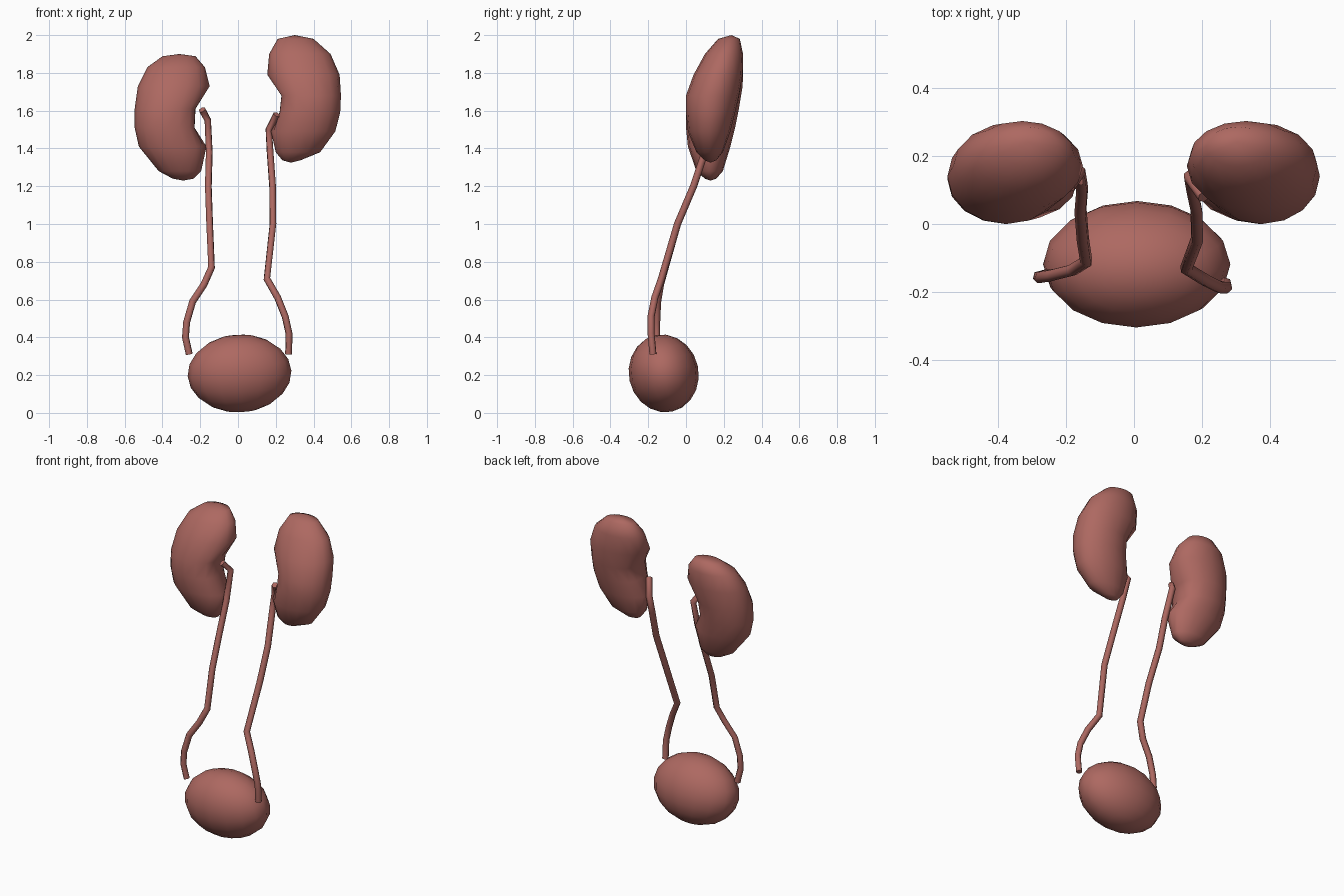
import bpy, bmesh, math

if "Cube" in bpy.data.objects:
    bpy.data.objects.remove(bpy.data.objects["Cube"])

flesh = bpy.data.materials.new("flesh")
flesh.diffuse_color = (0.42, 0.14, 0.12, 1)
flesh.use_nodes = True
flesh.node_tree.nodes["Principled BSDF"].inputs["Base Color"].default_value = flesh.diffuse_color


def add_mesh(name, bm):
    bmesh.ops.recalc_face_normals(bm, faces=bm.faces)
    for f in bm.faces:
        f.smooth = True
    me = bpy.data.meshes.new(name)
    bm.to_mesh(me)
    bm.free()
    me.materials.append(flesh)
    ob = bpy.data.objects.new(name, me)
    bpy.context.collection.objects.link(ob)
    return ob


# front and back y limits of a kidney, from lower pole to upper pole
DEPTH = [(.10, .16), (.055, .195), (.01, .235), (0, .26),
         (.0, .28), (.04, .30), (.10, .302), (.17, .285)]


def kidney(name, side, rings, bottom, top, n=16):
    """rings: z, inner x, outer x; bottom and top: x, y, z of the poles."""
    bm = bmesh.new()
    loops = []
    for k, ((z, xi, xo), (y0, y1)) in enumerate(zip(rings, DEPTH)):
        loop = []
        dent = 0.025 if k in (3, 4) else 0
        for i in range(n):
            a = 2 * math.pi * i / n
            c, s = math.cos(a), math.sin(a)
            x = (xi + xo) / 2 - c * (xo - xi) / 2 + dent * max(0, c) ** 8
            y = (y0 + y1) / 2 + s * (y1 - y0) / 2
            loop.append(bm.verts.new((side * x, y, z)))
        loops.append(loop)
    for a, b in zip(loops, loops[1:]):
        for i in range(n):
            j = (i + 1) % n
            bm.faces.new((a[i], a[j], b[j], b[i]))
    for loop, (x, y, z) in ((loops[0], bottom), (loops[-1], top)):
        p = bm.verts.new((side * x, y, z))
        for i in range(n):
            bm.faces.new((loop[i], loop[(i + 1) % n], p))
    return add_mesh(name, bm)


# kidneys
kidney("kidney_high", 1,
       [(1.337, .235, .33), (1.38, .20, .435), (1.49, .175, .515), (1.59, .195, .541),
        (1.68, .205, .545), (1.79, .155, .538), (1.90, .165, .49), (1.98, .21, .40)],
       (.28, .13, 1.325), (.30, .24, 2.0))
kidney("kidney_low", -1,
       [(1.24, .235, .345), (1.28, .195, .42), (1.41, .167, .525), (1.51, .205, .547),
        (1.61, .20, .547), (1.73, .15, .53), (1.83, .175, .48), (1.888, .225, .40)],
       (.29, .13, 1.23), (.31, .24, 1.90))

# bladder
bm = bmesh.new()
bmesh.ops.create_uvsphere(bm, u_segments=16, v_segments=10, radius=1)
bladder = add_mesh("bladder", bm)
bladder.scale = (0.275, 0.185, 0.207)
bladder.location = (0.008, -0.118, 0.209)
bladder.rotation_euler = (math.radians(12), math.radians(-3), 0)


# ureters
def tube(name, pts, r=0.019):
    cu = bpy.data.curves.new(name, 'CURVE')
    cu.dimensions = '3D'
    cu.bevel_depth = r
    cu.bevel_resolution = 1
    cu.use_fill_caps = True
    sp = cu.splines.new('POLY')
    sp.points.add(len(pts) - 1)
    for p, co in zip(sp.points, pts):
        p.co = (*co, 1)
    sp.use_smooth = True
    cu.materials.append(flesh)
    ob = bpy.data.objects.new(name, cu)
    bpy.context.collection.objects.link(ob)
    bpy.ops.object.select_all(action='DESELECT')
    ob.select_set(True)
    bpy.context.view_layer.objects.active = ob
    bpy.ops.object.convert(target='MESH')


tube("ureter_high",
     [(.205, .08, 1.58), (.163, .14, 1.50), (.17, .10, 1.38), (.183, .04, 1.20),
      (.185, -.045, 1.0), (.153, -.13, .71), (.21, -.165, .61), (.25, -.185, .51),
      (.27, -.185, .42), (.268, -.175, .31)])
tube("ureter_low",
     [(-.19, .11, 1.605), (-.16, .155, 1.55), (-.152, .10, 1.38), (-.157, .04, 1.20),
      (-.15, -.045, 1.0), (-.14, -.11, .77), (-.18, -.135, .68), (-.24, -.15, .59),
      (-.272, -.155, .48), (-.278, -.155, .40), (-.258, -.15, .31)])
